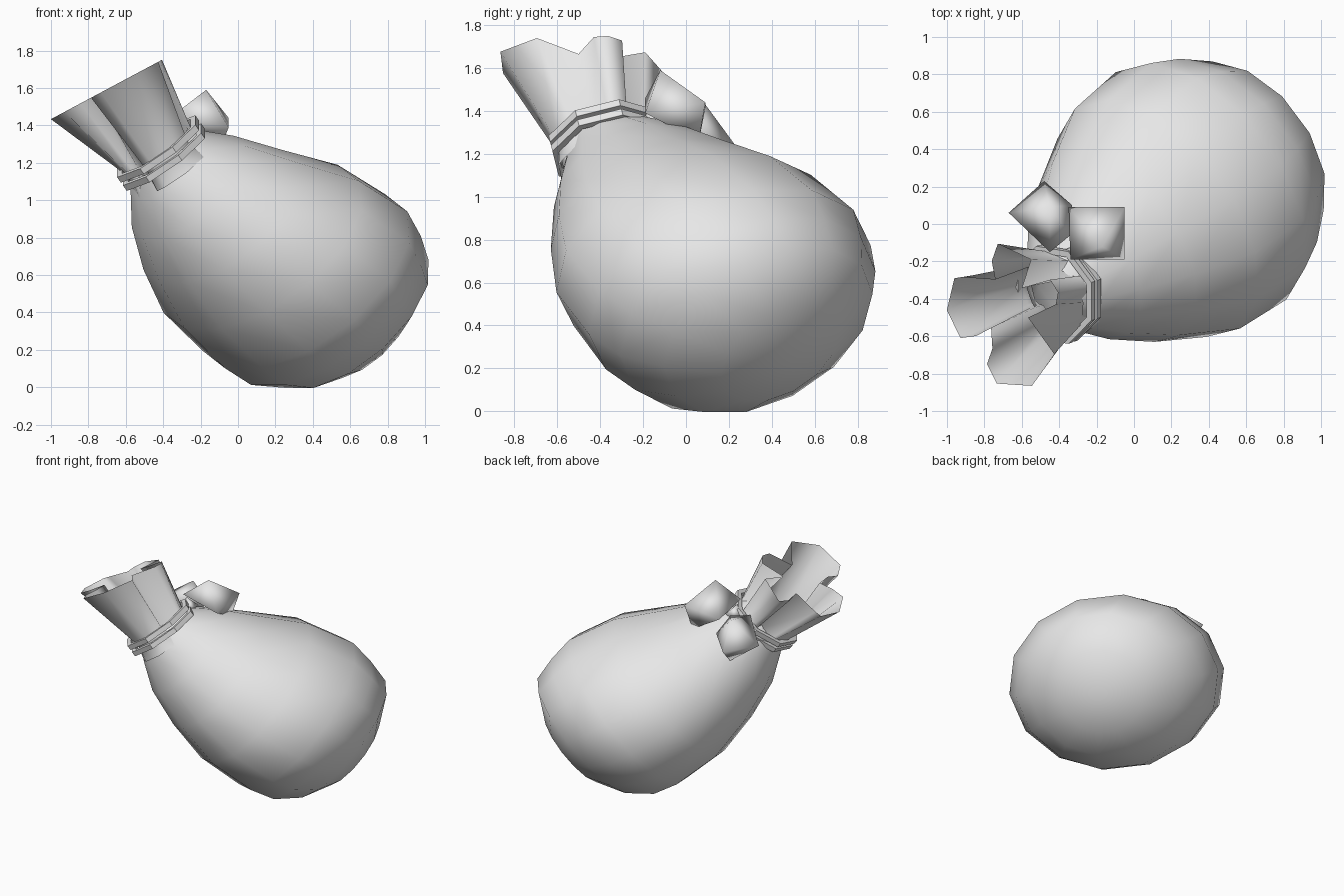
import bpy, bmesh
from math import sin, cos, tau, radians
from mathutils import Vector

cube = bpy.data.objects.get("Cube")
if cube:
    bpy.data.objects.remove(cube, do_unlink=True)

cloth = bpy.data.materials.new("light_grey")
cloth.use_nodes = True
cloth.diffuse_color = (0.8, 0.8, 0.8, 1)
cloth.node_tree.nodes["Principled BSDF"].inputs["Base Color"].default_value = (0.8, 0.8, 0.8, 1)


def finish(name, bm, smooth=True):
    bmesh.ops.recalc_face_normals(bm, faces=bm.faces[:])
    mesh = bpy.data.meshes.new(name)
    bm.to_mesh(mesh)
    bm.free()
    mesh.materials.append(cloth)
    for p in mesh.polygons:
        p.use_smooth = smooth
    obj = bpy.data.objects.new(name, mesh)
    bpy.context.collection.objects.link(obj)
    return obj


def ring(bm, centre, u, v, polar):
    return [bm.verts.new(centre + u * (r * cos(a)) + v * (r * sin(a))) for a, r in polar]


def circle(n, r=1.0, phase=0.0):
    return [(tau * i / n + phase, r) for i in range(n)]


def cross_axes(n):
    u = (Vector((1, 0, 0)) - n * n.x).normalized()
    return u, n.cross(u)


def bridge(bm, rings):
    for a, b in zip(rings, rings[1:]):
        n = len(a)
        for i in range(n):
            j = (i + 1) % n
            bm.faces.new((a[i], a[j], b[j], b[i]))


# Leaning axis of the sack, with sideways and upward cross directions
centre = Vector((0.25, 0.16, 0.62))
axis = Vector((-0.6, -0.45, 0.66)).normalized()
side = axis.cross(Vector((0, 0, 1))).normalized()
rise = side.cross(axis).normalized()

# Sack body: distance along axis, sag offset, half width, half depth
profile = [(-0.61, 0.07, 0.31, 0.3), (-0.47, 0.09, 0.55, 0.52), (-0.3, 0.045, 0.68, 0.605),
           (-0.12, 0.035, 0.76, 0.635), (0.22, -0.02, 0.735, 0.6), (0.53, -0.075, 0.575, 0.485),
           (0.8, -0.1, 0.4, 0.37), (0.98, -0.1, 0.26, 0.25), (1.08, -0.08, 0.19, 0.19)]
belly = centre - side * 0.03
bm = bmesh.new()
rings = [ring(bm, belly + axis * t + rise * s, side * w, rise * h, circle(14)) for t, s, w, h in profile]
bridge(bm, rings)
pole = bm.verts.new(belly - axis * 0.68 + rise * 0.07)
for i in range(14):
    bm.faces.new((pole, rings[0][i - 1], rings[0][i]))
finish("sack_body", bm)

# Ruffled mouth: four uneven pleats (angle, radius) flaring out of the neck
rim = [(10, 0.29), (21, 0.32), (36, 0.31), (60, 0.16),
       (65, 0.32), (100, 0.38), (110, 0.3), (114, 0.2),
       (145, 0.34), (150, 0.38), (177, 0.375), (204, 0.32), (211, 0.23), (215, 0.13),
       (242, 0.21), (244, 0.3), (259, 0.38), (290, 0.41), (322, 0.35), (350, 0.12)]
neck = Vector((-0.41, -0.37, 1.25))
neck_normal = Vector((-0.57, -0.2, 0.8)).normalized()
mouth = Vector((-0.67, -0.48, 1.61))
mouth_normal = Vector((-0.47, 0, 0.88)).normalized()
bm = bmesh.new()
rings = []
for f, base, share in [(-0.25, 0.18, 0.2), (0, 0.14, 0.22), (1, 0, 1)]:
    u, v = cross_axes(neck_normal.lerp(mouth_normal, max(f, 0)).normalized())
    rings.append(ring(bm, neck.lerp(mouth, f), u, v,
                      [(radians(a), base + share * r) for a, r in rim]))
bridge(bm, rings)
finish("ruffled_mouth", bm)

# Two square-edged tie bands around the neck
u, v = cross_axes(neck_normal)
for name, shift in (("lower_tie_band", -0.025), ("upper_tie_band", 0.03)):
    bm = bmesh.new()
    loops = [ring(bm, neck + neck_normal * (shift + h), u, v, circle(8, r, tau / 16))
             for h, r in ((-0.018, 0.24), (-0.018, 0.275), (0.018, 0.275), (0.018, 0.24))]
    bridge(bm, loops + loops[:1])
    finish(name, bm, False)


# Knot and bow loops as faceted lumps
def lump(name, points):
    bm = bmesh.new()
    for p in points:
        bm.verts.new(p)
    bmesh.ops.convex_hull(bm, input=bm.verts[:])
    finish(name, bm)


lump("upper_bow_loop", [(-0.35, 0.09, 1.41), (-0.05, 0.09, 1.44), (-0.05, -0.19, 1.39),
                        (-0.34, -0.19, 1.46), (-0.17, -0.12, 1.59), (-0.1, 0.06, 1.26)])
lump("back_bow_loop", [(-0.67, 0.06, 1.28), (-0.48, 0.23, 1.24), (-0.33, 0.1, 1.3),
                       (-0.34, -0.06, 1.38), (-0.45, -0.15, 1.38), (-0.45, 0.09, 1.43),
                       (-0.45, 0.1, 1.12)])
lump("bow_knot", [(-0.38, -0.14, 1.36), (-0.27, -0.2, 1.36), (-0.27, -0.1, 1.36),
                  (-0.33, -0.16, 1.43), (-0.33, -0.14, 1.29)])
